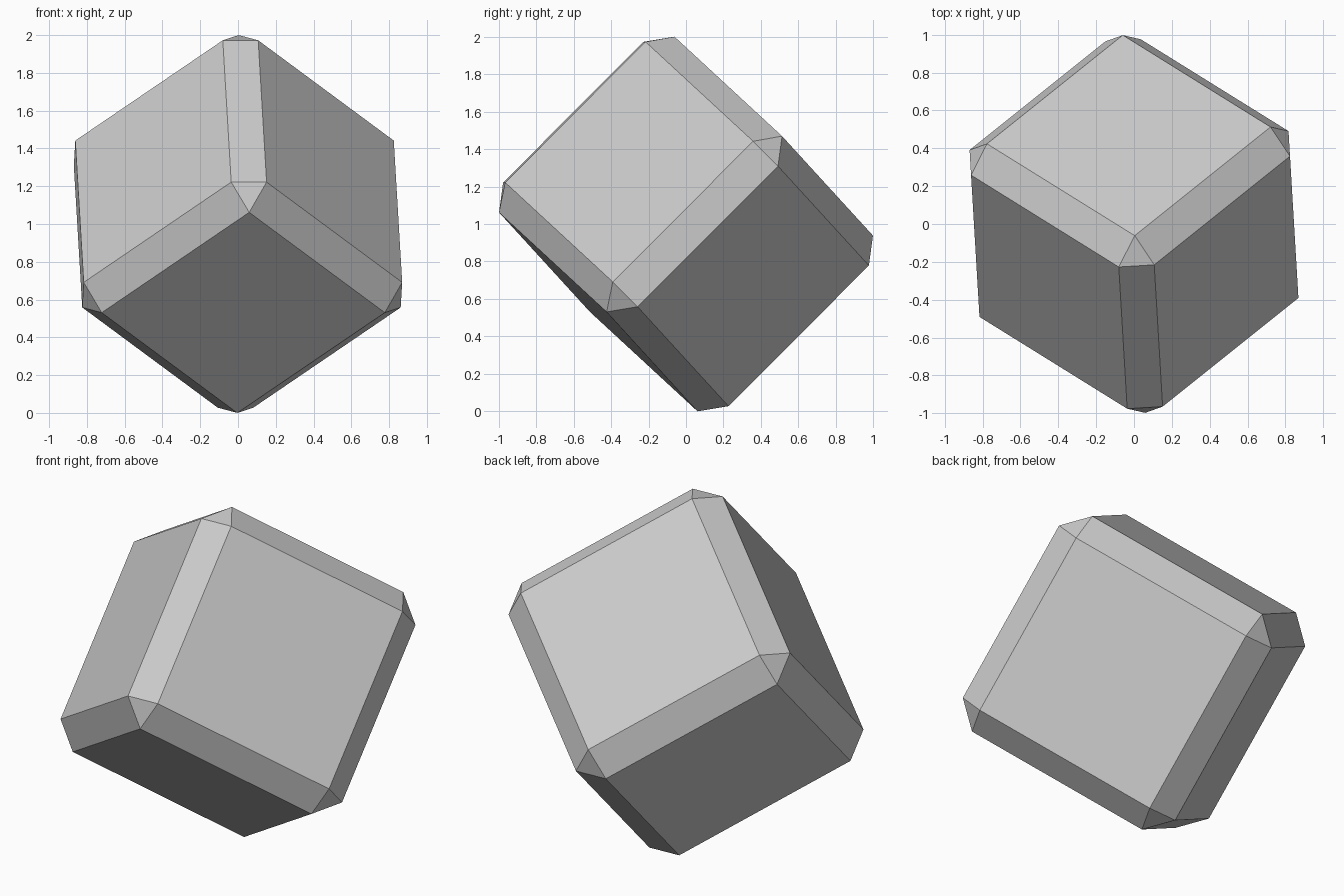
import bpy
import bmesh
from math import radians
from mathutils import Matrix

default_cube = bpy.data.objects.get("Cube")
if default_cube:
    bpy.data.objects.remove(default_cube, do_unlink=True)

HALF = 0.6635          # half the width of the block
CHAMFER = 0.2 * HALF   # width cut back from each edge

# Plain grey material
grey = bpy.data.materials.new("light grey")
grey.use_nodes = True
colour = (0.6, 0.6, 0.6, 1)
grey.diffuse_color = colour
grey.node_tree.nodes["Principled BSDF"].inputs["Base Color"].default_value = colour

# Cube with flat chamfered edges and triangular corners
bm = bmesh.new()
bmesh.ops.create_cube(bm, size=2 * HALF)
bmesh.ops.bevel(bm, geom=bm.edges[:], offset=CHAMFER, offset_type='OFFSET',
                segments=1, affect='EDGES', clamp_overlap=False)
bmesh.ops.recalc_face_normals(bm, faces=bm.faces[:])

# Tip the block up on one corner, with a slight turn
tilt = (Matrix.Rotation(radians(3.4), 4, 'Z')
        @ Matrix.Rotation(radians(-45), 4, 'X')
        @ Matrix.Rotation(radians(45), 4, 'Z'))
bm.transform(tilt)
lowest = min(v.co.z for v in bm.verts)
bm.transform(Matrix.Translation((0, 0, -lowest)))

mesh = bpy.data.meshes.new("chamfered_block")
bm.to_mesh(mesh)
bm.free()
mesh.materials.append(grey)
block = bpy.data.objects.new("chamfered_block", mesh)
bpy.context.collection.objects.link(block)
